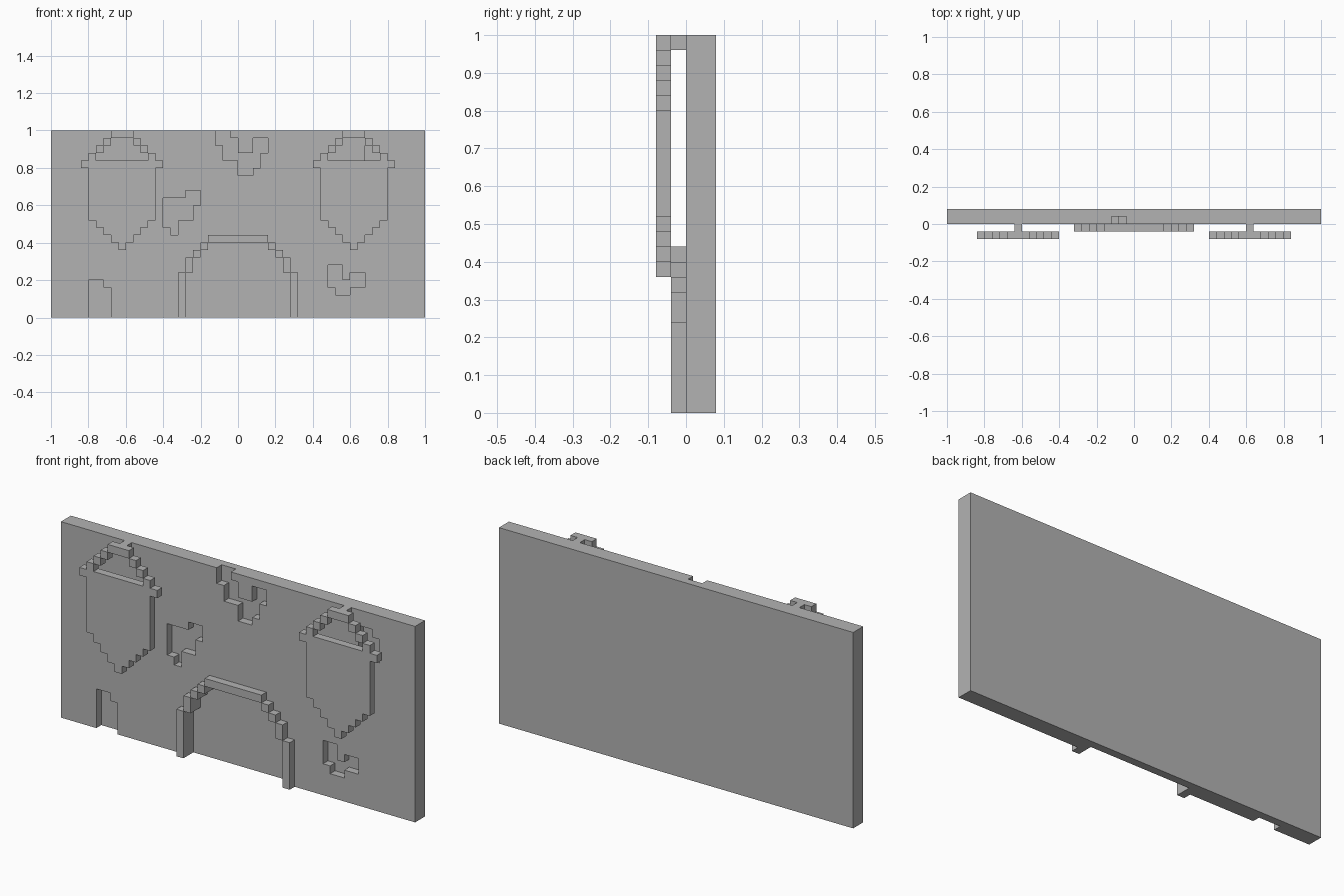
import bpy
import bmesh

CELL = 0.04  # every part sits on one square grid

if "Cube" in bpy.data.objects:
    bpy.data.objects.remove(bpy.data.objects["Cube"], do_unlink=True)

stone = bpy.data.materials.new("stone_grey")
stone.use_nodes = True
stone.diffuse_color = (0.45, 0.45, 0.45, 1)
stone.node_tree.nodes["Principled BSDF"].inputs["Base Color"].default_value = stone.diffuse_color


def slab(name, outlines, front, back):
    """Extrude front-facing outlines, given in cells, from front to back."""
    bm = bmesh.new()
    for outline in outlines:
        verts = [bm.verts.new((x * CELL, front * CELL, z * CELL)) for x, z in outline]
        face = bm.faces.new(verts)
        grown = bmesh.ops.extrude_face_region(bm, geom=[face])["geom"]
        moved = [v for v in grown if isinstance(v, bmesh.types.BMVert)]
        bmesh.ops.translate(bm, verts=moved, vec=(0, (back - front) * CELL, 0))
    bmesh.ops.recalc_face_normals(bm, faces=bm.faces)
    mesh = bpy.data.meshes.new(name)
    bm.to_mesh(mesh)
    bm.free()
    mesh.materials.append(stone)
    obj = bpy.data.objects.new(name, mesh)
    bpy.context.collection.objects.link(obj)
    return obj


def box(x0, x1, z0, z1):
    return [(x0, z0), (x1, z0), (x1, z1), (x0, z1)]


def steps(x, z, moves):
    """Stepped outline: moves alternate between sideways and upright."""
    points = [(x, z)]
    for i, move in enumerate(moves):
        if i % 2:
            z += move
        else:
            x += move
        points.append((x, z))
    return points


def symmetric(half):
    return half + [(-x, z) for x, z in reversed(half)]


def shifted(outline, dx):
    return [(x + dx, z) for x, z in outline]


# Wall
wall = slab("wall", [box(-25, 25, 0, 25)], 0, 2)

# Worn patches and the doorway, sunk one cell into the wall
doorway = symmetric([(7, -1), (7, 6), (6, 6), (6, 8), (5, 8), (5, 9), (4, 9), (4, 10)])
patches = {
    "doorway": doorway,
    "top_patch": steps(-3, 26, [0, -3, 1, -2, 2, -2, 2, 1, 1, 2, 1, 2, -2, -2, -2, 2, -1, 2])[1:],
    "middle_patch": steps(-10, 16, [3, 1, 2, -2, -1, -2, -2, -2, -1, 1, -1]),
    "low_patch": steps(12, 7, [2, -2, 1, 1, 2, -2, -2, -1, -2, 1, -1]),
    "floor_patch": steps(-20, -1, [3, 5, -1, 1, -2]),
    "banner_patch": steps(17, 23, [2, -1, 1, -3, -2, 1, -1]),
}
for name, outline in patches.items():
    cutter = slab(name + "_cutter", [outline], -1, 1)
    cutter.hide_render = True
    cutter.hide_set(True)
    cutter.display_type = "WIRE"
    cut = wall.modifiers.new(name, "BOOLEAN")
    cut.operation = "DIFFERENCE"
    cut.solver = "EXACT"
    cut.object = cutter

# Apply the cuts and drop the cutters
bpy.context.view_layer.update()
cut_mesh = bpy.data.meshes.new_from_object(wall.evaluated_get(bpy.context.evaluated_depsgraph_get()))
cutters = [m.object for m in wall.modifiers]
wall.modifiers.clear()
wall.data = cut_mesh
for cutter in cutters:
    bpy.data.objects.remove(cutter, do_unlink=True)

# Stepped arch around the doorway
arch = [box(-4, 4, 10, 11)]
for x, z0, z1 in [(7, 0, 6), (6, 6, 8), (5, 8, 9), (4, 9, 10)]:
    arch += [box(x, x + 1, z0, z1), box(-x - 1, -x, z0, z1)]
slab("door_arch", arch, -1, 0)

# Hanging banners: pointed cloth under a bar, cord and wall peg
cloth = symmetric([(0.5, 9), (0.5, 10), (1.5, 10), (1.5, 11), (2.5, 11), (2.5, 12),
                   (3.5, 12), (3.5, 13), (4.5, 13), (4.5, 20), (5.5, 20), (5.5, 21)])
cord = [box(-1.5, 1.5, 24, 25)]
for i in range(3):
    x, z = 1.5 + i, 23 - i
    cord += [box(x, x + 1, z, z + 1), box(-x - 1, -x, z, z + 1)]
for side, centre in (("left", 15.5), ("right", -15.5)):
    slab(side + "_banner_cloth", [shifted(cloth, centre)], -2, -1)
    slab(side + "_banner_cord", [shifted(o, centre) for o in cord], -2, -1)
    slab(side + "_banner_peg", [shifted(box(-0.5, 0.5, 24, 25), centre)], -1, 0)
